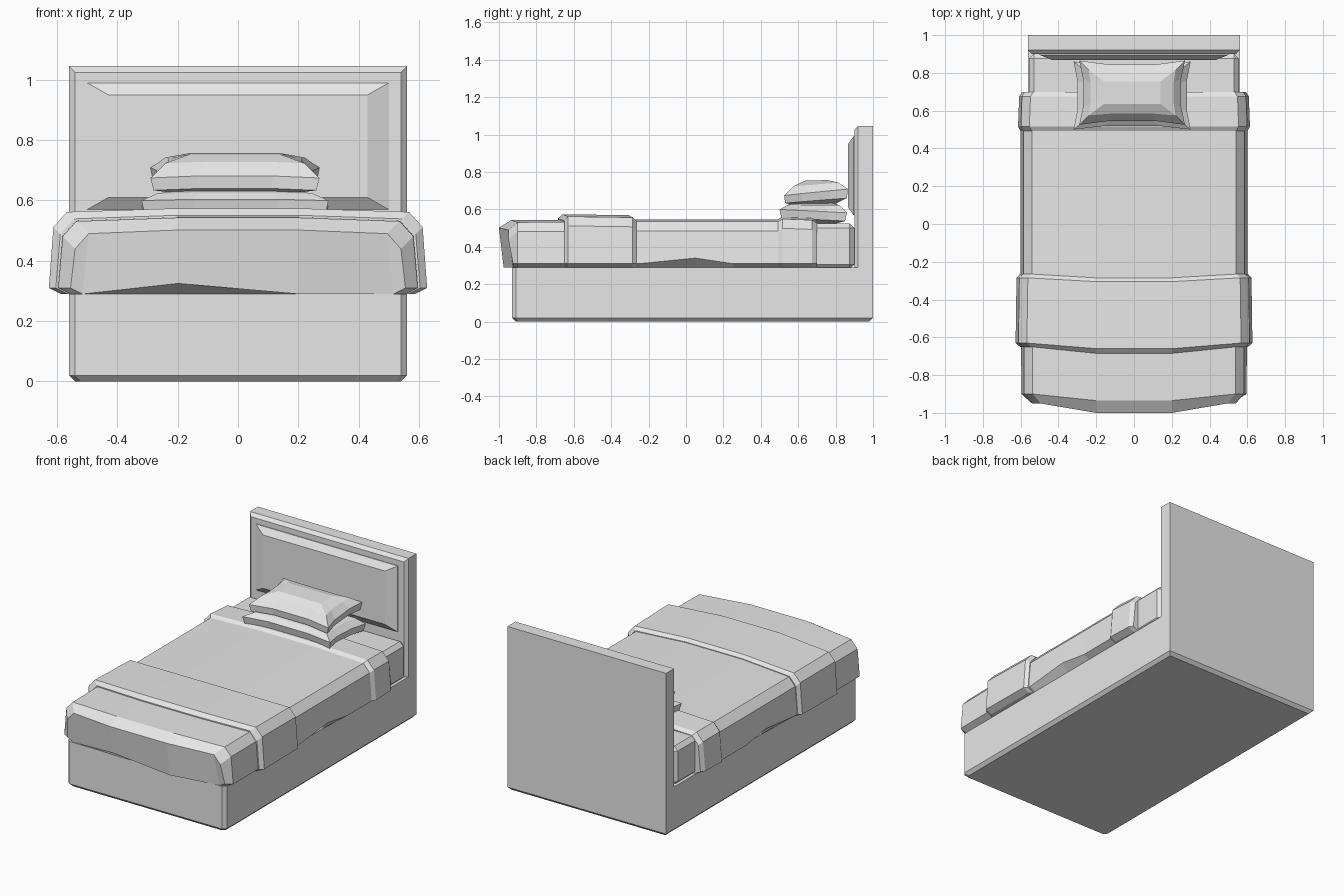
import bpy
import bmesh

if "Cube" in bpy.data.objects:
    bpy.data.objects.remove(bpy.data.objects["Cube"], do_unlink=True)

GREY = (0.8, 0.8, 0.8, 1.0)
grey = bpy.data.materials.new("plain grey")
grey.use_nodes = True
grey.diffuse_color = GREY
grey.node_tree.nodes["Principled BSDF"].inputs["Base Color"].default_value = GREY


def loft(name, rings, caps=None):
    """Skin closed rings of equal length; caps lists the end faces by index."""
    bm = bmesh.new()
    rows = [[bm.verts.new(p) for p in ring] for ring in rings]
    n = len(rows[0])
    for a, b in zip(rows, rows[1:]):
        for i in range(n):
            j = (i + 1) % n
            bm.faces.new((a[i], a[j], b[j], b[i]))
    for row in (rows[0], rows[-1]):
        for face in caps or [range(n)]:
            bm.faces.new([row[i] for i in face])
    bmesh.ops.recalc_face_normals(bm, faces=bm.faces)
    mesh = bpy.data.meshes.new(name)
    bm.to_mesh(mesh)
    bm.free()
    mesh.materials.append(grey)
    obj = bpy.data.objects.new(name, mesh)
    bpy.context.collection.objects.link(obj)
    return obj


def upright_rect(y, half, low, high):
    return [(-half, y, low), (half, y, low), (half, y, high), (-half, y, high)]


# Base: plinth with chamfered foot corners and bottom edge
def plinth_ring(z, inset):
    w, f, b, c = 0.56 - inset, -0.93 + inset, 1.0 - inset, 0.02
    return [(-w, b, z), (-w, f + c, z), (-w + c, f, z),
            (w - c, f, z), (w, f + c, z), (w, b, z)]


loft("bed_base", [plinth_ring(0, 0.02), plinth_ring(0.02, 0), plinth_ring(0.29, 0)])

# Headboard with chamfered front rim and a raised bevelled panel
loft("headboard", [upright_rect(1.0, 0.56, 0.02, 1.045),
                   upright_rect(0.92, 0.56, 0.02, 1.045),
                   upright_rect(0.9, 0.54, 0.04, 1.025)])
loft("headboard_panel", [upright_rect(0.91, 0.5, 0.57, 0.99),
                         upright_rect(0.895, 0.5, 0.57, 0.99),
                         upright_rect(0.867, 0.43, 0.61, 0.95)])

# Mattress
mattress = loft("mattress", [upright_rect(-0.85, 0.555, 0.28, 0.525),
                             upright_rect(0.9, 0.555, 0.28, 0.525)])
bevel = mattress.modifiers.new("soft_edges", "BEVEL")
bevel.width = 0.025
bevel.segments = 1

# Draped cloth: cross-sections across the bed, swept along its length
COVER_CAPS = [(0, 1, 2, 3), (0, 3, 4, 11), (4, 5, 10, 11), (5, 6, 9, 10), (6, 7, 8, 9)]


def drape(y, grow=0.0, bow=0.0, lean=0.0, lift=0.0):
    """grow pads outward, bow pushes the middle to the foot, lean tucks the hem."""
    right = [(0.2, 0.547), (0.54, 0.535), (0.585, 0.485), (0.6, 0.31), (0.56, 0.29)]
    right = [(x + (grow if x > 0.3 else 0), z + (grow if z > 0.4 else 0)) for x, z in right]
    left = [(-x, z) for x, z in reversed(right)]
    ring = left + right + [(0.2, 0.29), (-0.2, 0.29 + lift)]
    return [(x, y - (bow if abs(x) < 0.3 else 0) + (lean if z < 0.4 else 0), z)
            for x, z in ring]


def foot_face():
    ring = drape(-0.95, -0.045, 0.05, 0.025, 0.035)
    return [(x, y, z) for x, y, z in ring]


blanket = [drape(0.6), drape(0.25), drape(0.05), drape(-0.25),
           drape(-0.9, -0.004, 0.035), foot_face()]
# Lifted hem on both sides
for i in (1, 8):
    x, y, z = blanket[2][i]
    blanket[2][i] = (x, y, z + 0.03)
loft("blanket", blanket, COVER_CAPS)

# Folded-over band near the pillows
loft("blanket_fold", [drape(0.7, -0.008), drape(0.675, 0.008), drape(0.515, 0.014),
                      drape(0.485, -0.004)], COVER_CAPS)

# Throw laid across the foot
loft("foot_throw", [drape(-0.265, 0.004, 0.02), drape(-0.285, 0.022, 0.02),
                    drape(-0.63, 0.027, 0.03), drape(-0.65, 0.004, 0.035)], COVER_CAPS)


# Pillows: pinched outline rings stacked from underside to crown
def pillow(name, cx, cy, levels):
    rings = []
    for half_x, half_y, z, tilt, pinch in levels:
        outline = []
        for sx, sy in ((-1, -1), (1, -1), (1, 1), (-1, 1)):
            corner = (sx * half_x, sy * half_y)
            along_x = (sx * half_x * 0.45, sy * (half_y - pinch))
            along_y = (sx * (half_x - pinch), sy * half_y * 0.45)
            trio = [along_y, corner, along_x]
            outline += trio if sx * sy > 0 else trio[::-1]
        rings.append([(cx + x, cy + y, z + tilt * y - (0.03 * abs(x) if pinch else 0))
                      for x, y in outline])
    loft(name, rings)


pillow("lower_pillow", -0.01, 0.68,
       [(0.2, 0.12, 0.525, 0, 0), (0.3, 0.17, 0.555, -0.05, 0.02),
        (0.31, 0.18, 0.6, -0.05, 0.02), (0.26, 0.14, 0.63, 0, 0.01),
        (0.16, 0.08, 0.64, 0, 0)])
pillow("upper_pillow", -0.01, 0.695,
       [(0.18, 0.1, 0.625, 0.03, 0), (0.27, 0.165, 0.655, 0.08, 0.02),
        (0.28, 0.17, 0.7, 0.1, 0.02), (0.23, 0.12, 0.74, 0.08, 0.01),
        (0.15, 0.06, 0.755, 0.03, 0)])
